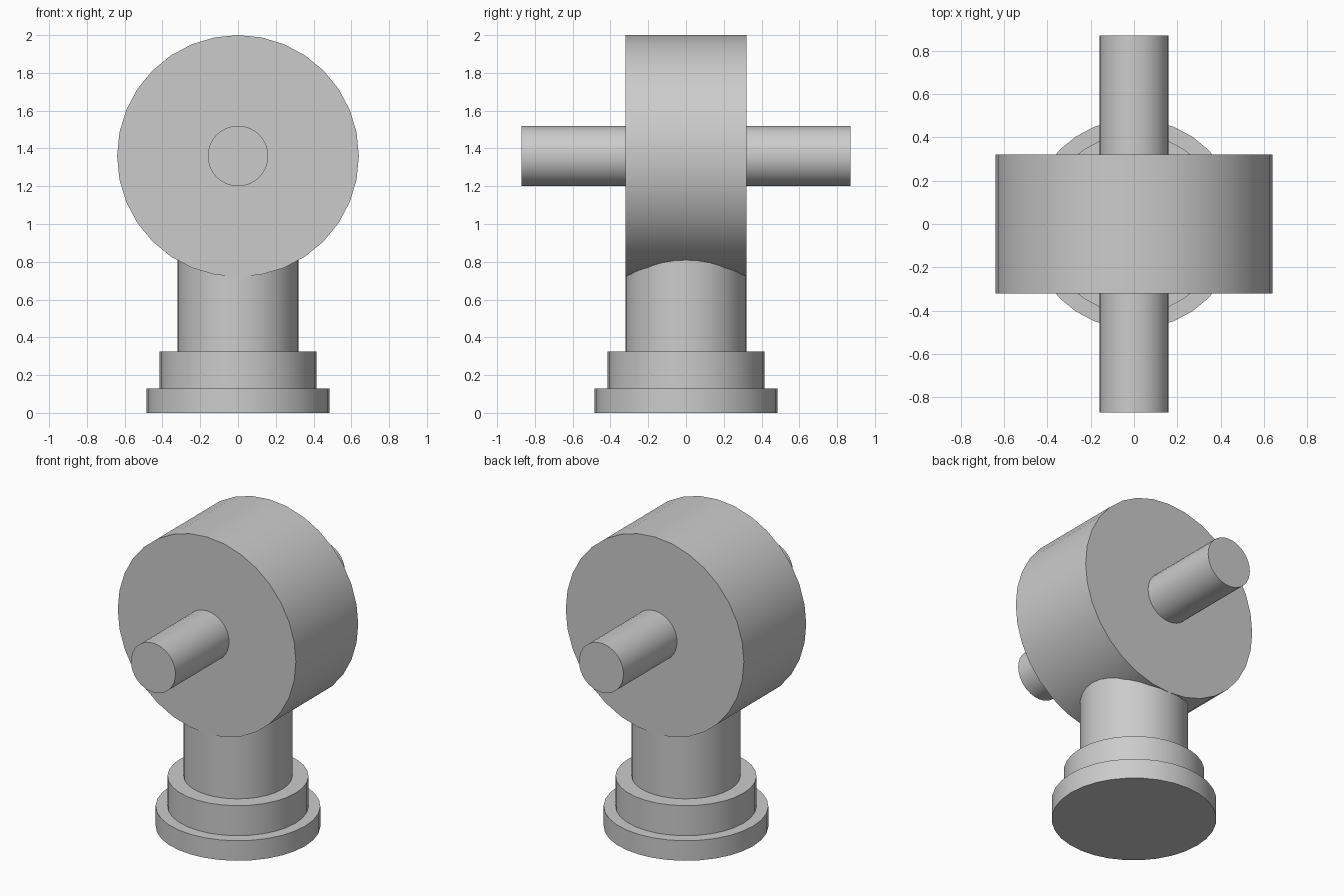
import bpy
import math

cube = bpy.data.objects.get("Cube")
if cube:
    bpy.data.objects.remove(cube, do_unlink=True)

# Single plain grey
GREY = (0.6, 0.6, 0.6, 1)
grey = bpy.data.materials.new("plain grey")
grey.use_nodes = True
grey.diffuse_color = GREY
grey.node_tree.nodes["Principled BSDF"].inputs["Base Color"].default_value = GREY


def cylinder(name, radius, depth, z, along_y=False):
    """Smooth-sided cylinder centred at height z, upright or lying along y."""
    tilt = math.pi / 2 if along_y else 0
    bpy.ops.mesh.primitive_cylinder_add(
        vertices=32, radius=radius, depth=depth,
        location=(0, 0, z), rotation=(tilt, 0, 0))
    part = bpy.context.object
    part.name = name
    part.data.materials.append(grey)
    bpy.ops.object.shade_smooth_by_angle(angle=math.radians(30))
    return part


# Stepped pedestal: (name, radius, bottom, top)
for name, radius, bottom, top in (
        ("base_plate", 0.485, 0, 0.13),
        ("collar", 0.415, 0.13, 0.325),
        ("post", 0.32, 0.325, 1.1)):
    cylinder(name, radius, top - bottom, (bottom + top) / 2)

# Drum on top of the post, with the shaft through its centre
AXIS_Z = 1.36
cylinder("drum", 0.64, 0.64, AXIS_Z, along_y=True)
cylinder("shaft", 0.16, 1.74, AXIS_Z, along_y=True)
